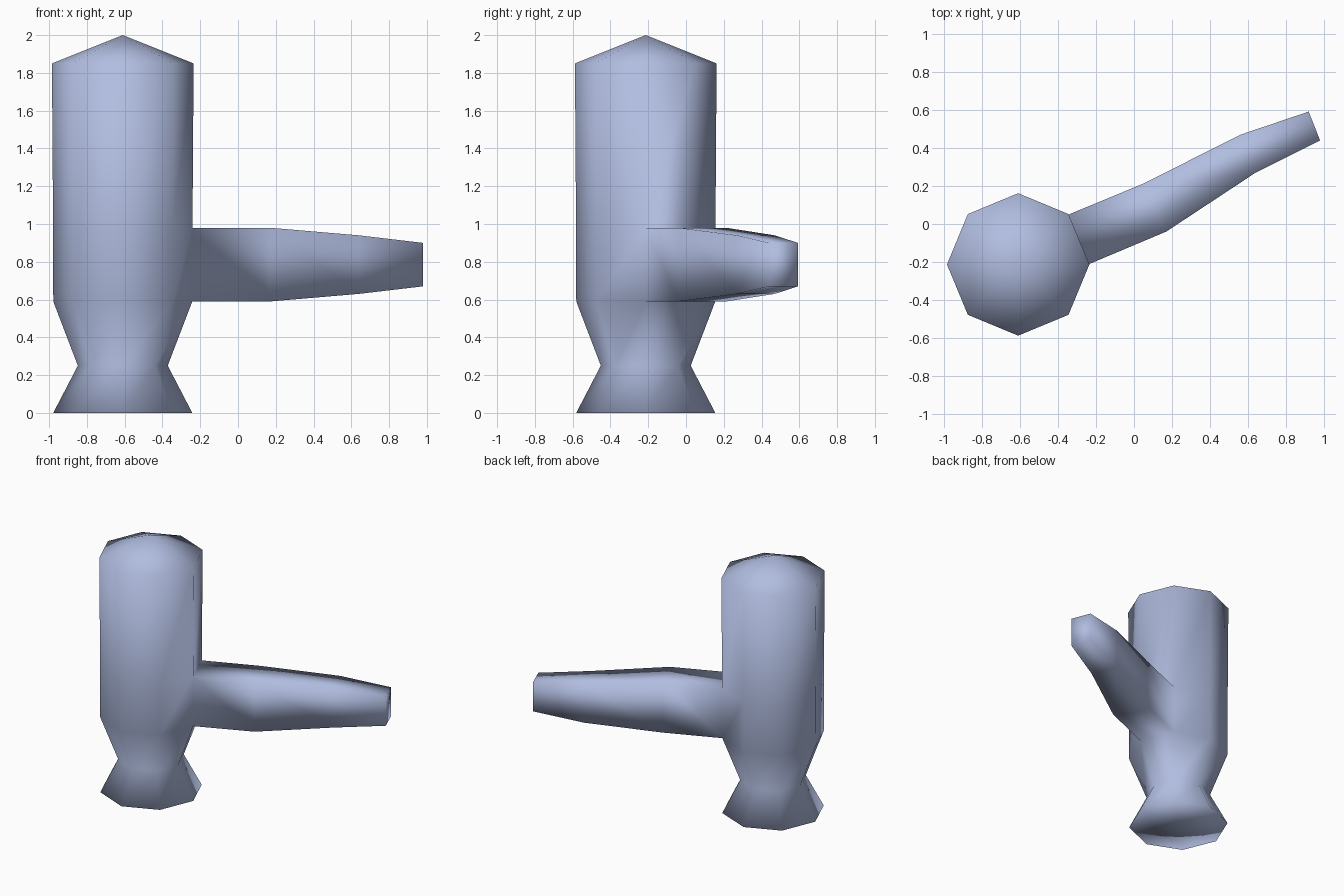
import bpy, bmesh, math
from mathutils import Vector

default = bpy.data.objects.get("Cube")
if default:
    bpy.data.objects.remove(default, do_unlink=True)

SIDES = 8
CENTRE = Vector((-0.61, -0.213, 0))

# Body rings from base to shoulder: (height, radius)
BODY = [(0, 0.368), (0.25, 0.238), (0.59, 0.368), (0.98, 0.369), (1.85, 0.375)]
HANDLE_BAND = 2  # body band, between rings, that the handle grows from

# Handle sections: (front edge xy, back edge xy, bottom, top)
HANDLE = [
    ((0.17, -0.04), (0.05, 0.213), 0.59, 0.98),
    ((0.64, 0.27), (0.56, 0.47), 0.63, 0.94),
    ((0.98, 0.44), (0.92, 0.592), 0.67, 0.90),
]


def add_ring(bm, z, radius):
    ring = []
    for i in range(SIDES):
        a = math.tau * i / SIDES
        ring.append(bm.verts.new(CENTRE + Vector((radius * math.cos(a), radius * math.sin(a), z))))
    return ring


def bridge(bm, lower, upper, skip=None):
    n = len(lower)
    for i in range(n):
        if i != skip:
            j = (i + 1) % n
            bm.faces.new((lower[i], lower[j], upper[j], upper[i]))


def fan(bm, ring, z):
    tip = bm.verts.new(CENTRE + Vector((0, 0, z)))
    for i in range(len(ring)):
        bm.faces.new((ring[i], ring[(i + 1) % len(ring)], tip))


bm = bmesh.new()

# Eight-sided waisted body, leaving one panel open for the handle
rings = [add_ring(bm, z, r) for z, r in BODY]
for k in range(len(rings) - 1):
    bridge(bm, rings[k], rings[k + 1], skip=0 if k == HANDLE_BAND else None)

# Flat base and shallow pointed top
fan(bm, rings[0], 0)
fan(bm, rings[-1], 2)

# Bent, tapering handle grown from the open panel
low, high = rings[HANDLE_BAND], rings[HANDLE_BAND + 1]
section = [low[0], low[1], high[1], high[0]]
for front, back, bottom, top in HANDLE:
    corners = ((front, bottom), (back, bottom), (back, top), (front, top))
    following = [bm.verts.new((*xy, z)) for xy, z in corners]
    bridge(bm, section, following)
    section = following
bm.faces.new(section)

bmesh.ops.recalc_face_normals(bm, faces=bm.faces)
for face in bm.faces:
    face.smooth = True

mesh = bpy.data.meshes.new("body_with_handle")
bm.to_mesh(mesh)
bm.free()

# Single pale blue finish
colour = (0.44, 0.51, 0.75, 1)
material = bpy.data.materials.new("pale_blue")
material.use_nodes = True
material.diffuse_color = colour
material.node_tree.nodes["Principled BSDF"].inputs["Base Color"].default_value = colour
mesh.materials.append(material)

body = bpy.data.objects.new("body_with_handle", mesh)
bpy.context.collection.objects.link(body)
